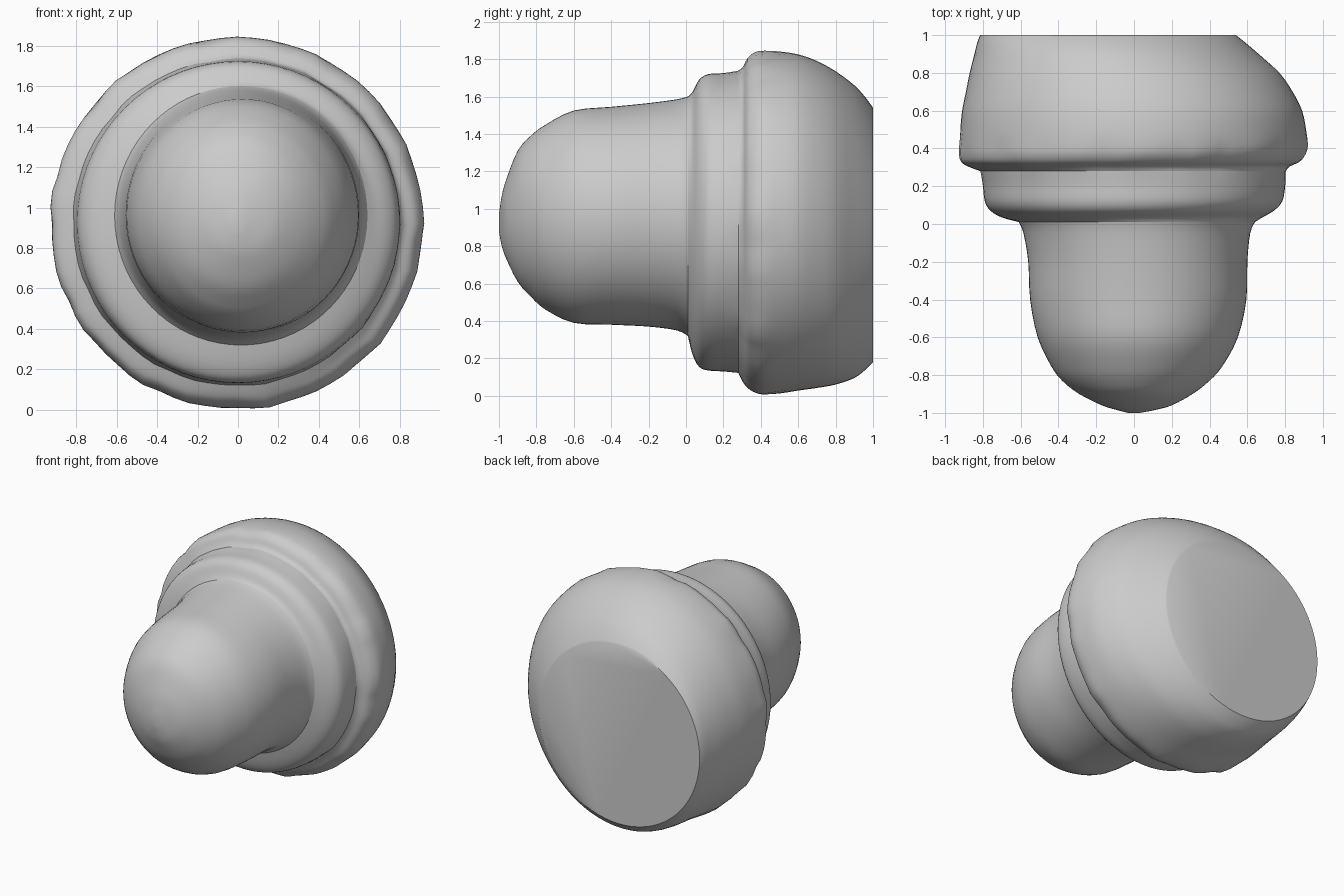
import bpy, bmesh
from math import sin, cos, tau, exp, radians

if "Cube" in bpy.data.objects:
    bpy.data.objects.remove(bpy.data.objects["Cube"])

SEG = 72

# Cross-sections along y: (y, x min, x max, z min, z max)
NOSE = [(-1, -.03, .03, .88, .97), (-.985, -.09, .11, .80, 1.07),
        (-.96, -.17, .20, .73, 1.16), (-.9, -.29, .31, .61, 1.31),
        (-.83, -.38, .40, .53, 1.39), (-.75, -.44, .47, .46, 1.45),
        (-.6, -.51, .55, .39, 1.525), (-.4, -.55, .595, .38, 1.545),
        (-.2, -.56, .60, .37, 1.565), (-.05, -.585, .615, .35, 1.585),
        (.01, -.61, .64, .32, 1.60)]
COLLAR = [(.01, -.61, .64, .32, 1.60), (.035, -.70, .68, .22, 1.625),
          (.07, -.76, .74, .155, 1.69), (.12, -.79, .785, .135, 1.72),
          (.2, -.80, .80, .13, 1.725), (.28, -.815, .80, .12, 1.735)]
CAP = [(.28, -.815, .80, .12, 1.735), (.305, -.88, .82, .07, 1.755),
       (.33, -.915, .87, .04, 1.80), (.37, -.925, .90, .015, 1.83),
       (.42, -.925, .915, .005, 1.84), (.5, -.92, .91, .012, 1.84),
       (.6, -.91, .89, .028, 1.825), (.7, -.89, .84, .042, 1.79),
       (.8, -.87, .77, .06, 1.735), (.9, -.845, .66, .095, 1.66),
       (.96, -.83, .59, .14, 1.595), (1, -.815, .54, .18, 1.54)]


def refine(rows, n=3):
    """Smooth the section list with a Catmull-Rom curve."""
    out = []
    for i in range(len(rows) - 1):
        p = [rows[max(0, min(len(rows) - 1, i + k))] for k in (-1, 0, 1, 2)]
        for s in range(n):
            t = s / n
            out.append([.5 * (2 * b + (c - a) * t + (2 * a - 5 * b + 4 * c - d) * t * t
                              + (3 * b - a - 3 * c + d) * t ** 3)
                        for a, b, c, d in zip(*p)])
    return out + [list(rows[-1])]


def ripple(y, a):
    """Uneven scallops around the cap lip, fading out along y."""
    wave = sin(17 * a + .6) + .7 * sin(27 * a + 2) + .5 * sin(9 * a + 1)
    return 1 + .006 * wave * exp(-((y - .36) / .09) ** 2)


def loft(name, rows, cap_start=False, cap_end=False):
    bm = bmesh.new()
    rings = []
    for y, x0, x1, z0, z1 in refine(rows):
        ring = []
        for i in range(SEG):
            a = tau * i / SEG
            r = ripple(y, a)
            ring.append(bm.verts.new(((x0 + x1) / 2 + (x1 - x0) / 2 * r * cos(a), y,
                                      (z0 + z1) / 2 + (z1 - z0) / 2 * r * sin(a))))
        rings.append(ring)
    for p, q in zip(rings, rings[1:]):
        for i in range(SEG):
            j = (i + 1) % SEG
            bm.faces.new((p[i], p[j], q[j], q[i]))
    if cap_start:
        bm.faces.new(rings[0][::-1])
    if cap_end:
        bm.faces.new(rings[-1])
    # every quad is wound the same way: make the shell point outward
    f = next(iter(bm.faces))
    f.normal_update()
    c = f.calc_center_median()
    if f.normal.x * c.x + f.normal.z * (c.z - .92) < 0:
        bmesh.ops.reverse_faces(bm, faces=[g for g in bm.faces if len(g.verts) == 4])
    for g in bm.faces:
        if len(g.verts) > 4:
            g.normal_update()
            if g.normal.y * g.calc_center_median().y < 0:
                g.normal_flip()
    mesh = bpy.data.meshes.new(name)
    bm.to_mesh(mesh)
    bm.free()
    ob = bpy.data.objects.new(name, mesh)
    bpy.context.collection.objects.link(ob)
    bpy.ops.object.select_all(action='DESELECT')
    ob.select_set(True)
    bpy.context.view_layer.objects.active = ob
    bpy.ops.object.shade_smooth_by_angle(angle=radians(40))


# Rounded nose, stepped collar, and flat-backed cap
loft("rounded_nose", NOSE, cap_start=True)
loft("collar", COLLAR)
loft("flat_backed_cap", CAP, cap_end=True)
